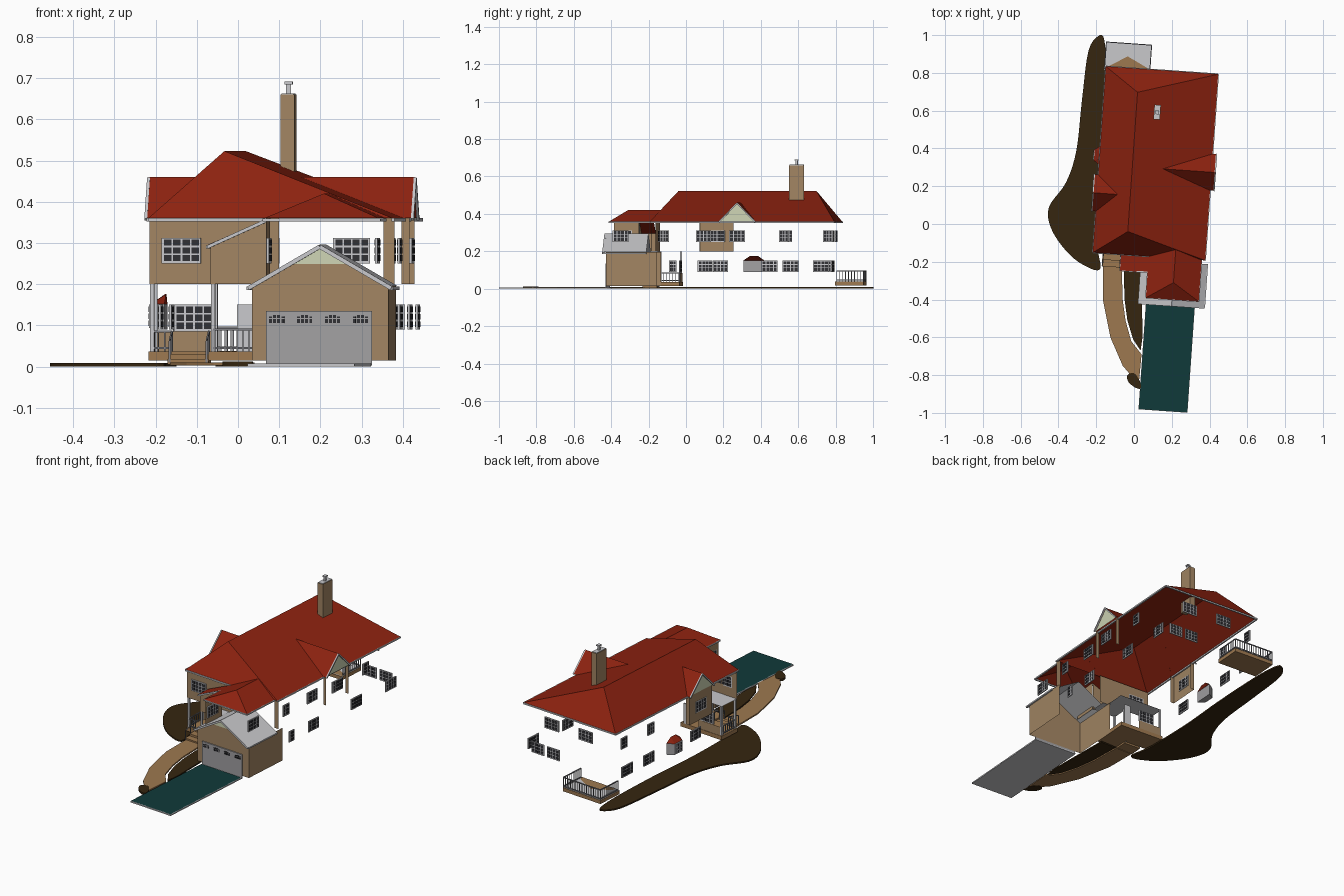
import bpy, bmesh, math
from mathutils import Matrix, Vector

cube = bpy.data.objects.get("Cube")
if cube:
    bpy.data.objects.remove(cube)

TURN = Matrix.Rotation(math.radians(-4), 4, 'Z')   # the house sits slightly turned on its plot


def material(name, r, g, b):
    m = bpy.data.materials.new(name)
    m.use_nodes = True
    m.diffuse_color = (r, g, b, 1)
    m.node_tree.nodes["Principled BSDF"].inputs["Base Color"].default_value = (r, g, b, 1)
    return m


ROOF = material("roof red", .27, .016, .005)
WALL = material("wall tan", .36, .235, .125)
TIMBER = material("timber brown", .34, .19, .08)
SOIL = material("soil brown", .037, .019, .005)
DRIVE = material("driveway teal", .005, .042, .042)
TRIM = material("trim light grey", .58, .58, .6)
DOOR = material("door grey", .36, .355, .365)
CREAM = material("gable cream", .62, .66, .46)
PANE = material("pane dark", .03, .03, .035)
RAIL = material("rail grey", .22, .22, .24)


class Part:
    """Collects boxes, polygons and prisms into one object."""

    def __init__(self, name, turned=True):
        self.name, self.turned, self.bm, self.mats = name, turned, bmesh.new(), []

    def slot(self, mat):
        if mat not in self.mats:
            self.mats.append(mat)
        return self.mats.index(mat)

    def poly(self, mat, *pts):
        f = self.bm.faces.new([self.bm.verts.new(p) for p in pts])
        f.material_index = self.slot(mat)
        return f

    def prism(self, mat, outline, z0, z1):
        f = self.poly(mat, *[(x, y, z0) for x, y in outline])
        i = f.material_index
        r = bmesh.ops.extrude_face_region(self.bm, geom=[f], use_keep_orig=True)
        top = [v for v in r["geom"] if isinstance(v, bmesh.types.BMVert)]
        bmesh.ops.translate(self.bm, verts=top, vec=(0, 0, z1 - z0))
        for v in top:
            for g in v.link_faces:
                g.material_index = i
        bmesh.ops.recalc_face_normals(self.bm, faces=list({g for v in top for g in v.link_faces} | {f}))

    def box(self, mat, x0, x1, y0, y1, z0, z1):
        self.prism(mat, [(x0, y0), (x1, y0), (x1, y1), (x0, y1)], z0, z1)

    def beam(self, mat, a, b, w):
        a, b = Vector(a), Vector(b)
        m = Matrix.Translation((a + b) / 2) @ (b - a).to_track_quat('Z', 'Y').to_matrix().to_4x4()
        m = m @ Matrix.Diagonal((w, w, (b - a).length, 1))
        i = self.slot(mat)
        for v in bmesh.ops.create_cube(self.bm, size=1, matrix=m)["verts"]:
            for f in v.link_faces:
                f.material_index = i

    def done(self):
        if self.turned:
            self.bm.transform(TURN)
        mesh = bpy.data.meshes.new(self.name)
        self.bm.to_mesh(mesh)
        self.bm.free()
        for m in self.mats:
            mesh.materials.append(m)
        bpy.context.collection.objects.link(bpy.data.objects.new(self.name, mesh))


def smooth_loop(pts, n=5):
    """Closed rounded outline through the points."""
    out, c = [], len(pts)
    for i in range(c):
        p, q, r, s = [Vector(pts[(i + k) % c]) for k in (-1, 0, 1, 2)]
        for k in range(n):
            t = k / n
            v = q + (r - p) * t / 2 + (2 * p - 5 * q + 4 * r - s) * t * t / 2 + (3 * q - p - 3 * r + s) * t ** 3 / 2
            out.append((v.x, v.y))
    return out


def window(name, axis, at, mid, width, z0, z1, cols=4, rows=3):
    """Framed window; axis is the direction it faces, at its plane, mid its centre."""
    p = Part(name)

    def plate(mat, a, b, c, d, half):
        if axis == 'x':
            p.box(mat, at - half, at + half, a, b, c, d)
        else:
            p.box(mat, a, b, at - half, at + half, c, d)
    left = mid - width / 2
    plate(TRIM, left, left + width, z0, z1, .003)
    e = .006
    cw, ch = (width - e) / cols, (z1 - z0 - e) / rows
    for i in range(cols):
        for j in range(rows):
            a, c = left + e + i * cw, z0 + e + j * ch
            plate(PANE, a, a + cw - e * .7, c, c + ch - e * .7, .0045)
    p.done()


def railing(name, path, z0, z1, step=.015):
    p = Part(name)
    for a, b in zip(path, path[1:]):
        a, b = Vector((*a, 0)), Vector((*b, 0))
        n = max(1, round((b - a).length / step))
        for k in range(n + 1):
            v = a.lerp(b, k / n)
            p.beam(RAIL, (v.x, v.y, z0), (v.x, v.y, z1), .003)
        for z in (z0 + .008, z1):
            p.beam(RAIL, (a.x, a.y, z), (b.x, b.y, z), .005)
    p.done()


# Main hipped roof with an off-centre ridge
X0, X1, Y0, Y1, EAVE, TOP = -.207, .389, -.166, .822, .36, .523
c1, c2, c3, c4 = (X0, Y0, EAVE), (X1, Y0, EAVE), (X1, Y1, EAVE), (X0, Y1, EAVE)
r1, r2 = (-.03, -.042, TOP), (-.03, .697, TOP)
p = Part("main_roof")
for f in ((c1, c2, r1), (c2, c3, r2, r1), (c3, c4, r2), (c4, c1, r1, r2)):
    p.poly(ROOF, *f)
p.done()
p = Part("eave_trim")
for a, b in ((c1, (.09, Y0, EAVE)), (c2, c3), (c3, c4), (c4, c1)):
    p.beam(TRIM, (a[0], a[1], .356), (b[0], b[1], .356), .008)
p.done()

# Side dormers: outer edge, wall plane, inner ridge end, middle
for side, out, wall, inner, mid in (("left", -.228, -.218, -.098, .15), ("right", .41, .402, .132, .302)):
    h, rz = .097, .46
    edge = X0 if side == "left" else X1
    p = Part(side + "_dormer_roof")
    for s in (-1, 1):
        y = mid + s * h
        p.poly(ROOF, (out, mid, rz), (inner, mid, rz), (edge, y, EAVE), (out, y, EAVE))
        p.beam(TRIM, (out, mid, rz - .003), (out, y, EAVE - .003), .007)
    p.poly(CREAM, (wall, mid - h, EAVE), (wall, mid + h, EAVE), (wall, mid, rz))
    p.done()
    p = Part(side + "_dormer_walls")
    inset = -.195 if side == "left" else .383
    for s in (-1, 1):
        y = mid + s * .09
        p.poly(WALL, (wall, y, .2), (inset, y, .2), (inset, y, EAVE), (wall, y, EAVE))
    if side == "left":
        p.poly(WALL, (wall, mid - .09, .2), (wall, mid + .09, .2), (wall, mid + .09, EAVE), (wall, mid - .09, EAVE))
    p.done()
    window(side + "_dormer_window", 'x', wall, mid, .085, .25, .312)

# Front hipped roof with the low slope over the porch
FX0, FX1, FY, FZ = .09, .37, -.385, .42
ra, rb = (.23, -.295, FZ), (.23, -.12, FZ)
p = Part("front_roof")
p.poly(ROOF, (FX0, FY, EAVE), (FX1, FY, EAVE), ra)
p.poly(ROOF, (FX1, FY, EAVE), (FX1, Y0, EAVE), rb, ra)
p.poly(ROOF, (FX0, FY, EAVE), ra, rb, (FX0, Y0, EAVE))
p.poly(ROOF, (FX0, -.25, EAVE), (FX0, Y0, EAVE), (-.057, Y0, .295), (-.057, -.25, .295))
for a, b in (((FX0, FY), (FX1, FY)), ((FX1, FY), (FX1, Y0)), ((FX0, FY), (FX0, -.25))):
    p.beam(TRIM, (*a, .356), (*b, .356), .007)
p.beam(TRIM, (FX0, -.25, .356), (-.057, -.25, .29), .008)
p.beam(TRIM, (-.057, -.25, .29), (-.057, Y0, .29), .007)
p.done()

# Upper front walls
p = Part("upper_front_walls")
p.poly(WALL, (-.205, -.155, .2), (.11, -.155, .2), (.11, -.155, EAVE), (-.205, -.155, EAVE))
p.poly(WALL, (-.05, -.242, .2), (.092, -.242, .2), (.092, -.242, .356), (-.05, -.242, .295))
p.poly(WALL, (-.05, -.242, .2), (-.05, -.155, .2), (-.05, -.155, .295), (-.05, -.242, .295))
p.poly(WALL, (.095, -.38, .2), (.095, -.245, .2), (.095, -.245, EAVE), (.095, -.38, EAVE))
p.poly(WALL, (.365, -.158, .2), (.392, -.158, .2), (.392, -.158, EAVE), (.365, -.158, EAVE))
p.poly(TRIM, (-.205, -.155, .2), (.06, -.155, .2), (.06, -.035, .2), (-.205, -.035, .2))
p.poly(TRIM, (-.05, -.242, .2), (.09, -.242, .2), (.09, -.155, .2), (-.05, -.155, .2))
p.done()

# Garage
GX, GW, GY, GB = .228, .166, -.4, -.13
p = Part("garage_walls")
L, R = GX - GW, GX + GW
p.poly(WALL, (L, GY, .015), (R, GY, .015), (R, GY, .197), (GX, GY, .291), (L, GY, .197))
for x in (L, R):
    p.poly(WALL, (x, GY, .015), (x, GB, .015), (x, GB, .197), (x, GY, .197))
p.poly(CREAM, (GX - .073, GY - .003, .249), (GX + .073, GY - .003, .249), (GX, GY - .003, .291))
p.done()
p = Part("garage_roof")
for s in (-1, 1):
    x = GX + s * .174
    p.poly(TRIM, (GX, -.416, .296), (x, -.416, .195), (x, -.185, .195), (GX, -.185, .296))
    p.beam(TRIM, (GX, -.416, .291), (x, -.416, .19), .01)
    p.beam(TRIM, (x, -.416, .19), (x, -.185, .19), .008)
p.done()
p = Part("garage_door")
p.box(DOOR, .096, .354, GY - .006, GY, .003, .135)
for i in range(4):
    for j in range(4):
        x = .104 + i * .068 + j * .01
        p.box(PANE, x, x + .007, GY - .008, GY - .005, .106, .115)
        p.box(PANE, x, x + .007, GY - .008, GY - .005, .118, .122 if j in (0, 3) else .125)
p.done()

# Chimney
p = Part("chimney")
p.box(WALL, .064, .098, .56, .638, .41, .66)
p.box(TRIM, .066, .096, .562, .636, .66, .663)
p.box(TRIM, .076, .087, .592, .605, .66, .685)
p.box(TRIM, .072, .091, .588, .609, .685, .692)
p.done()

# Porch with columns, steps and railings
p = Part("porch")
p.box(TIMBER, -.207, .06, -.16, -.03, .015, .037)
p.poly(WALL, (-.195, -.032, .037), (-.055, -.032, .037), (-.055, -.032, .085), (-.195, -.032, .085))
for i in range(2):
    p.box(TIMBER, -.155, -.055, -.2 - i * .035, -.16, .005, .029 - i * .011)
p.box(TRIM, .0, .04, -.036, -.03, .037, .15)
for x, y in ((-.198, -.15), (-.044, -.15), (-.044, -.236), (-.198, -.04)):
    p.box(TRIM, x - .005, x + .005, y - .005, y + .005, .03, .2)
p.box(TIMBER, -.055, .06, -.245, -.16, .015, .037)
p.done()
railing("porch_front_rail", [(-.044, -.24), (.058, -.24)], .037, .09)
railing("porch_side_rail", [(-.152, -.152), (-.198, -.152), (-.198, -.04)], .037, .085)
p = Part("step_rails")
for x in (-.15, -.06):
    p.beam(RAIL, (x, -.155, .085), (x, -.235, .062), .004)
    for y, z in ((-.155, .085), (-.195, .073), (-.235, .062)):
        p.beam(RAIL, (x, y, .01), (x, y, z), .004)
p.done()

# Back deck
p = Part("back_deck")
p.box(TIMBER, -.215, .029, .8, .953, .018, .038)
p.poly(TRIM, (-.215, .8, .04), (.029, .8, .04), (.029, .953, .04), (-.215, .953, .04))
p.poly(TIMBER, (-.19, .8, .042), (.029, .8, .042), (.02, .825, .042), (-.095, .883, .042), (-.19, .825, .042))
p.done()
railing("deck_rail", [(-.213, .81), (-.213, .951), (.027, .951), (.027, .81)], .038, .095)

# Bay window on the left side
bay = [(-.2, .295), (-.235, .32), (-.235, .38), (-.2, .405)]
p = Part("bay_window")
p.prism(DOOR, bay, .09, .152)
for a, b in zip(bay, bay[1:]):
    p.poly(ROOF, (*a, .152), (*b, .152), (-.2, .37, .176), (-.2, .33, .176))
p.done()
window("bay_front_window", 'x', -.236, .35, .055, .093, .15)

# Remaining windows: upper and lower rows
HI, LO = (.25, .312), (.09, .15)
for side, x, rows in (
        ("left", -.2, ((.53, .05, HI), (.745, .05, HI), (.17, .08, LO), (.545, .085, LO), (.72, .09, LO))),
        ("right", .385, ((-.09, .05, HI), (.12, .08, HI), (.55, .05, HI),
                         (-.045, .04, LO), (.13, .08, LO), (.475, .085, LO), (.75, .085, LO)))):
    for i, (y, w, z) in enumerate(rows):
        window(f"{side}_window_{i + 1}", 'x', x, y, w, *z, cols=3 if w < .06 else 4)
for i, (x, w, z) in enumerate(((0, .09, HI), (.22, .09, HI), (.21, .08, LO), (.31, .08, LO))):
    window(f"back_window_{i + 1}", 'y', .805, x, w, *z)
window("front_upper_window", 'y', -.158, -.127, .095, *HI)
window("front_lower_window", 'y', -.036, -.105, .095, .085, .15)
for x in (.098, .362):
    window("front_room_window", 'x', x, -.325, .085, *HI)

# Grounds: driveway, path and planting beds
p = Part("driveway")
p.box(TRIM, .092, .352, -.977, -.4, 0, .007)
p.poly(DRIVE, (.094, -.975, .009), (.35, -.975, .009), (.35, -.41, .009), (.094, -.41, .009))
p.done()
p = Part("path", turned=False)
path = [(-.165, -.22), (-.165, -.4), (-.125, -.6), (-.06, -.75), (.025, -.85),
        (.04, -.69), (-.015, -.62), (-.045, -.51), (-.06, -.4), (-.065, -.22)]
p.prism(TIMBER, path, .002, .01)
p.done()
p = Part("planting_beds", turned=False)
p.prism(SOIL, smooth_loop([(-.18, 1), (-.24, .92), (-.275, .66), (-.305, .39), (-.36, .22), (-.45, .09),
                           (-.44, -.02), (-.37, -.13), (-.28, -.21), (-.18, -.24), (-.195, -.1),
                           (-.19, .2), (-.165, .5), (-.15, .8), (-.155, .96)]), 0, .008)
p.prism(SOIL, [(-.055, -.22), (-.05, -.4), (-.035, -.51), (-.005, -.61), (.035, -.67), (.045, -.6), (.04, -.22)], 0, .007)
p.prism(SOIL, smooth_loop([(-.035, -.8), (0, -.79), (.03, -.83), (.035, -.87), (.005, -.865), (-.03, -.835)]), 0, .012)
p.done()
